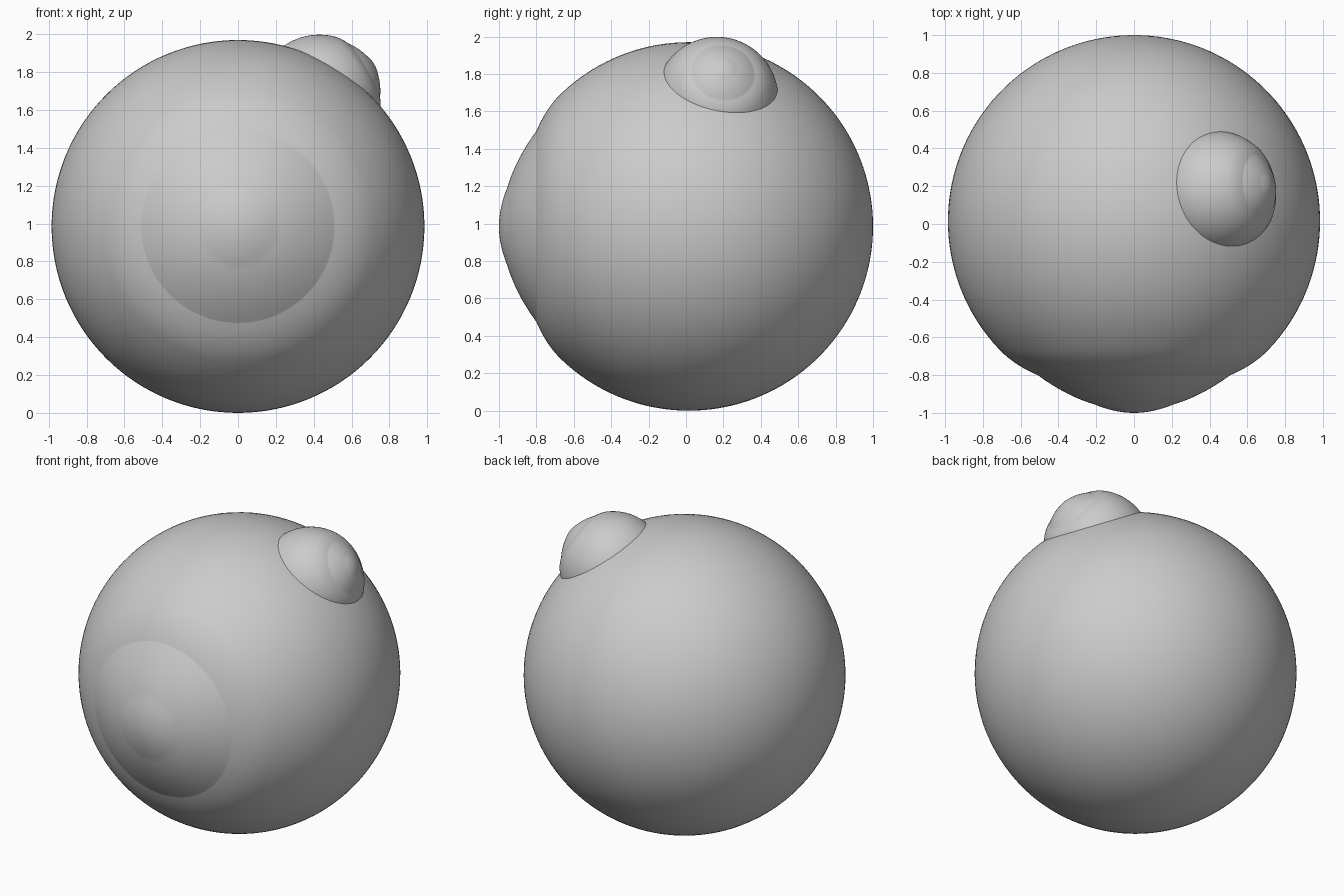
import bpy, bmesh, math
from mathutils import Vector, Matrix

if "Cube" in bpy.data.objects:
    bpy.data.objects.remove(bpy.data.objects["Cube"])

R = 0.985      # ball radius
CY = 0.015     # y of the ball centre
SEG = 128


def bezier(a, b, c, n=12):
    """Quadratic curve points after a, up to c."""
    pts = []
    for i in range(1, n + 1):
        t = i / n
        pts.append(tuple((1 - t) ** 2 * a[k] + 2 * t * (1 - t) * b[k] + t * t * c[k] for k in (0, 1)))
    return pts


def stepped_ball_mesh():
    # profile (radius, y) from the back pole to the front tip
    end = math.pi - math.atan2(0.72, 0.672)
    prof = [(R * math.sin(end * i / 56), R * math.cos(end * i / 56) + CY) for i in range(57)]
    prof += bezier(prof[-1], (0.64, -0.745), (0.51, -0.80))     # hollow neck
    prof += bezier((0.51, -0.80), (0.36, -0.91), (0.21, -0.955))  # wide dome
    prof += bezier((0.21, -0.955), (0.10, -1.0), (0.0, -1.0))     # small dome
    bm = bmesh.new()
    vs = [bm.verts.new((r, y - CY, 0)) for r, y in prof]
    es = [bm.edges.new(p) for p in zip(vs, vs[1:])]
    bmesh.ops.spin(bm, geom=vs + es, cent=(0, 0, 0), axis=(0, 1, 0),
                   angle=2 * math.pi, steps=SEG, use_duplicate=False)
    bmesh.ops.remove_doubles(bm, verts=bm.verts, dist=1e-5)
    bmesh.ops.recalc_face_normals(bm, faces=bm.faces)
    me = bpy.data.meshes.new("stepped_ball")
    bm.to_mesh(me)
    bm.free()
    return me


def place(name, centre, facing, scale):
    ob = bpy.data.objects.new(name, stepped_ball_mesh())
    bpy.context.collection.objects.link(ob)
    turn = Vector((0, -1, 0)).rotation_difference(Vector(facing).normalized())
    ob.matrix_world = Matrix.LocRotScale(Vector(centre), turn, Vector((scale,) * 3))
    bpy.ops.object.select_all(action='DESELECT')
    ob.select_set(True)
    bpy.context.view_layer.objects.active = ob
    bpy.ops.object.shade_smooth_by_angle(angle=math.radians(5.5))
    return ob


# large ball with a stepped dome at the front
place("large_ball", (0, CY, R), (0, -1, 0), 1.0)
# one-third size copy set into the upper right
place("small_ball", (0.43, 0.165, 1.67), (0.85, 0.12, 0.5), 1 / 3)
